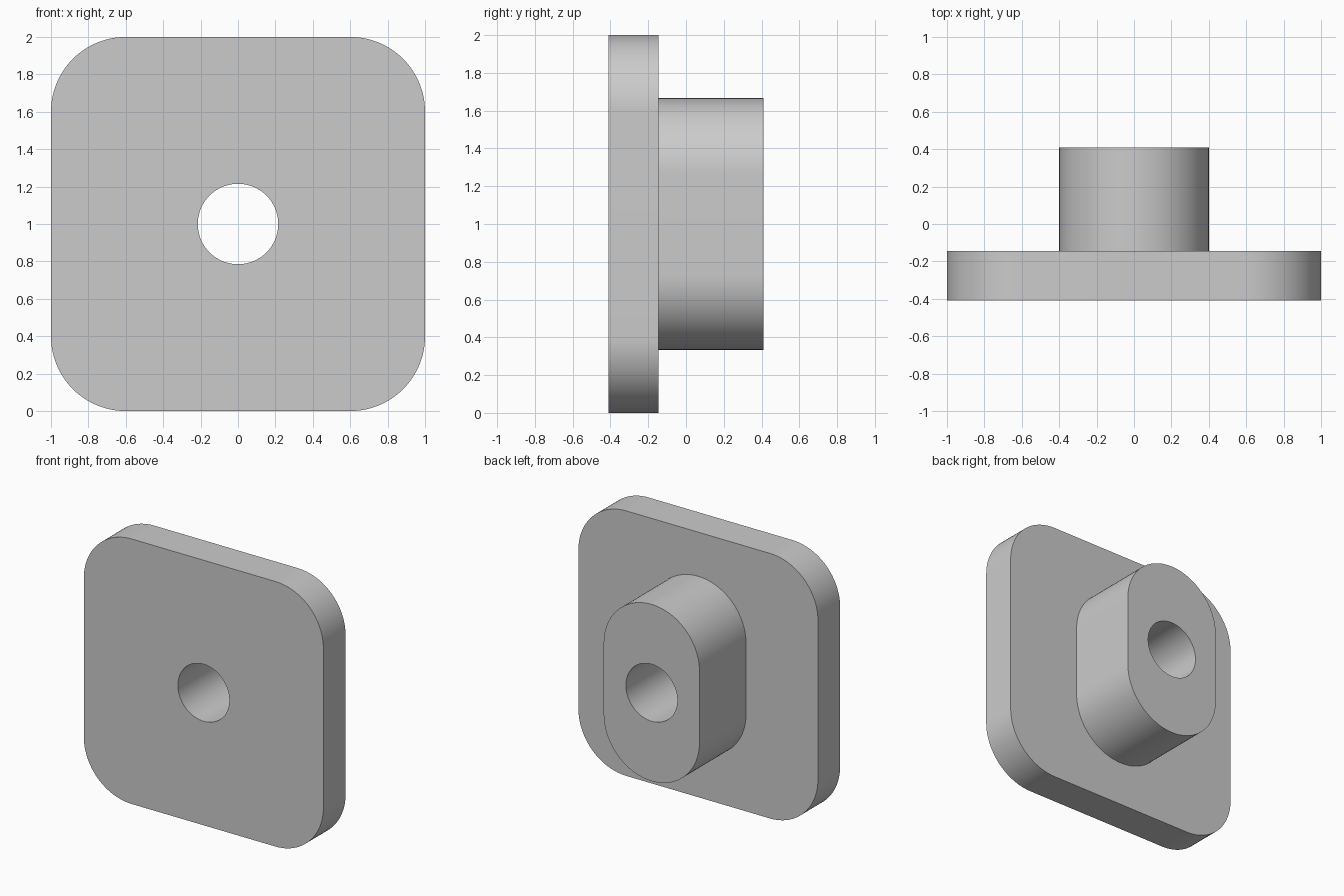
import bpy
import bmesh
from math import sin, cos, pi, radians
from mathutils import Vector

cube = bpy.data.objects.get("Cube")
if cube:
    bpy.data.objects.remove(cube, do_unlink=True)

CENTRE_Z = 1.0
FRONT, SHOULDER, BACK = -0.41, -0.145, 0.41   # depths along y


def rounded_outline(half_w, half_h, radius, steps=24):
    """Closed (x, z) outline of a rounded rectangle, slot or circle."""
    points = []
    for corner, (sx, sz) in enumerate([(1, 1), (-1, 1), (-1, -1), (1, -1)]):
        for i in range(steps + 1):
            a = (corner + i / steps) * pi / 2
            p = Vector((sx * (half_w - radius) + radius * cos(a),
                        sz * (half_h - radius) + radius * sin(a)))
            if not points or (p - points[-1]).length > 1e-5:
                points.append(p)
    if (points[0] - points[-1]).length < 1e-5:
        points.pop()
    return points


def add_loop(bm, outline, y):
    verts = [bm.verts.new((p.x, y, p.y + CENTRE_Z)) for p in outline]
    edges = [bm.edges.new((verts[i - 1], verts[i])) for i in range(len(verts))]
    return verts, edges


def add_wall(bm, outline, y0, y1):
    """Straight wall between two depths; returns its two rim edge loops."""
    va, ea = add_loop(bm, outline, y0)
    vb, eb = add_loop(bm, outline, y1)
    for i in range(len(va)):
        bm.faces.new((va[i - 1], va[i], vb[i], vb[i - 1]))
    return ea, eb


def add_cap(bm, outer, inner, direction):
    """Flat ring face between an outer and an inner rim."""
    bmesh.ops.triangle_fill(bm, edges=outer + inner, use_beauty=True,
                            normal=(0, direction, 0))


# Outer walls of plate and boss, and the bore through both
bm = bmesh.new()
plate_front, plate_back = add_wall(bm, rounded_outline(1.0, 1.0, 0.4), FRONT, SHOULDER)
boss_root, boss_end = add_wall(bm, rounded_outline(0.4, 0.667, 0.4), SHOULDER, BACK)
bore_front, bore_back = add_wall(bm, rounded_outline(0.215, 0.215, 0.215), FRONT, BACK)

# Flat faces: plate front, shoulder around the boss, boss end
add_cap(bm, plate_front, bore_front, -1)
add_cap(bm, plate_back, boss_root, 1)
add_cap(bm, boss_end, bore_back, 1)
bmesh.ops.recalc_face_normals(bm, faces=bm.faces[:])

mesh = bpy.data.meshes.new("plate_with_boss")
bm.to_mesh(mesh)
bm.free()
part = bpy.data.objects.new("plate_with_boss", mesh)
bpy.context.collection.objects.link(part)

# Plain grey finish
grey = bpy.data.materials.new("plain_grey")
grey.use_nodes = True
colour = (0.6, 0.6, 0.6, 1.0)
grey.diffuse_color = colour
grey.node_tree.nodes["Principled BSDF"].inputs["Base Color"].default_value = colour
mesh.materials.append(grey)

# Smooth rounded walls with crisp rims
bpy.ops.object.select_all(action='DESELECT')
part.select_set(True)
bpy.context.view_layer.objects.active = part
bpy.ops.object.shade_smooth_by_angle(angle=radians(30))
